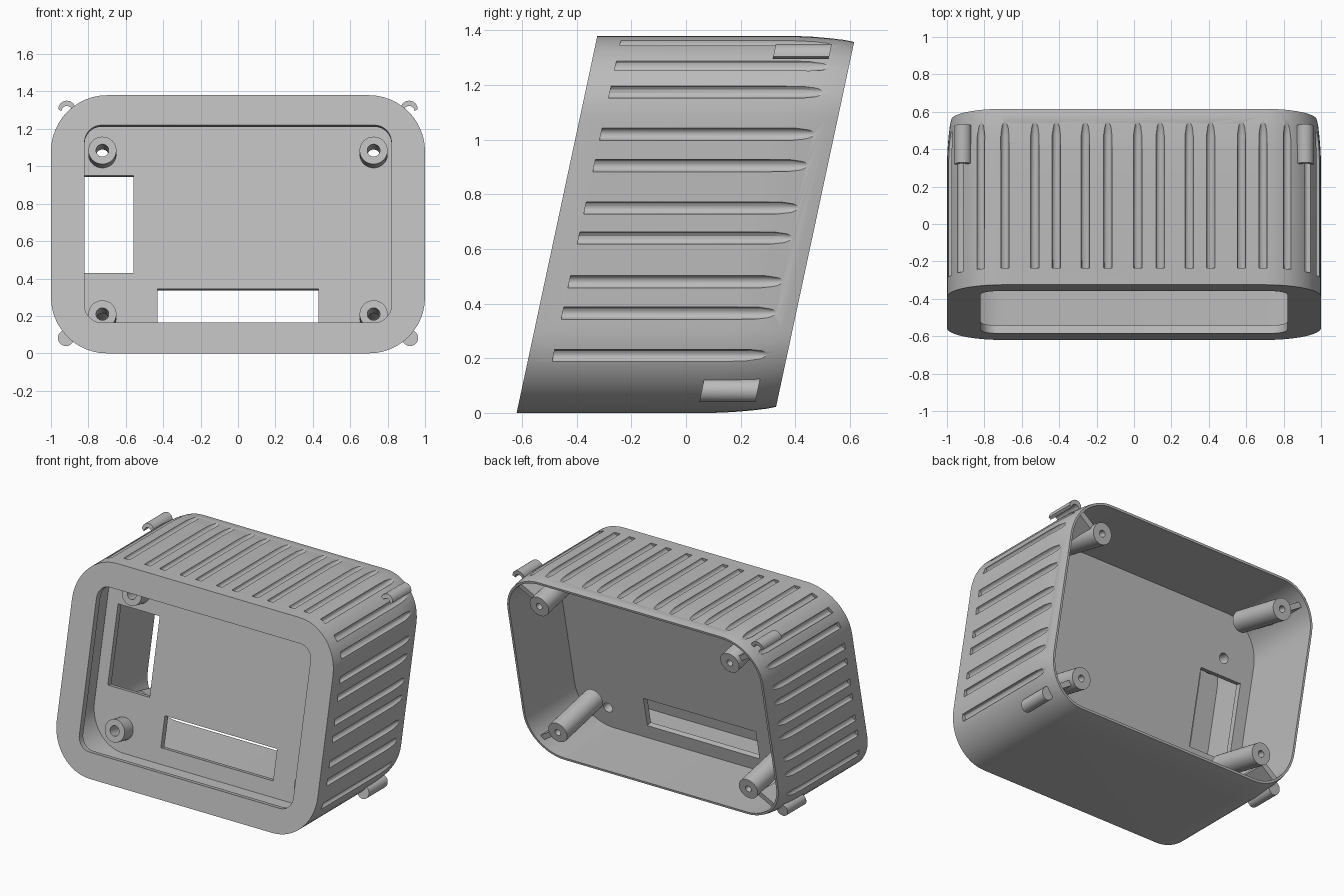
import bpy, bmesh, math
from mathutils import Vector

if "Cube" in bpy.data.objects:
    bpy.data.objects.remove(bpy.data.objects["Cube"])

WIDTH, HEIGHT, RADIUS, DEPTH = 1.0, 1.38, 0.3, 0.945
LEAN = 0.214
AXIS = Vector((0, 1, -LEAN)).normalized()   # runs square to the leaning front

grey = bpy.data.materials.new("Grey plastic")
grey.use_nodes = True
colour = (0.5, 0.5, 0.5, 1)
grey.diffuse_color = colour
grey.node_tree.nodes["Principled BSDF"].inputs["Base Color"].default_value = colour


def slant(x, z, d):
    """Point at depth d behind the leaning front plane."""
    return Vector((x, -0.62 + LEAN * z + d, z))


def rounded(x, low, high, r, d, steps=12):
    ring = []
    for i, (sx, top) in enumerate([(1, 1), (-1, 1), (-1, 0), (1, 0)]):
        cx, cz = sx * (x - r), high - r if top else low + r
        for k in range(steps + 1):
            a = math.pi / 2 * (i + k / steps)
            ring.append(slant(cx + r * math.cos(a), cz + r * math.sin(a), d))
    return ring


def outline(inset, d):
    return rounded(WIDTH - inset, inset, HEIGHT - inset, RADIUS - inset, d)


def circle(centre, r, n=32):
    up = AXIS.cross(Vector((1, 0, 0)))
    return [centre + r * (math.cos(t) * Vector((1, 0, 0)) + math.sin(t) * up)
            for t in (2 * math.pi * i / n for i in range(n))]


def loft(bm, rings, loop=False):
    rows = [[bm.verts.new(p) for p in ring] for ring in rings]
    n = len(rows[0])
    pairs = list(zip(rows, rows[1:]))
    if loop:
        pairs.append((rows[-1], rows[0]))
    else:
        bm.faces.new(rows[0])
        bm.faces.new(rows[-1])
    for a, b in pairs:
        for i in range(n):
            j = (i + 1) % n
            bm.faces.new((a[i], a[j], b[j], b[i]))


def build(name, lofts):
    """Make one object from a list of (rings, loop) lofts."""
    bm = bmesh.new()
    for rings, loop in lofts:
        loft(bm, rings, loop)
    bmesh.ops.recalc_face_normals(bm, faces=bm.faces[:])
    mesh = bpy.data.meshes.new(name)
    bm.to_mesh(mesh)
    bm.free()
    mesh.materials.append(grey)
    obj = bpy.data.objects.new(name, mesh)
    bpy.context.collection.objects.link(obj)
    return obj


def activate(obj):
    bpy.ops.object.select_all(action='DESELECT')
    obj.select_set(True)
    bpy.context.view_layer.objects.active = obj


def cut(obj, lofts):
    cutter = build("cutter", lofts)
    cutter.hide_render = True
    mod = obj.modifiers.new("Cut", 'BOOLEAN')
    mod.operation, mod.solver, mod.object = 'DIFFERENCE', 'EXACT', cutter
    activate(obj)
    bpy.ops.object.modifier_apply(modifier=mod.name)
    bpy.data.objects.remove(cutter)


def smooth(obj):
    activate(obj)
    bpy.ops.object.shade_smooth_by_angle(angle=math.radians(30))


def tube(name, tip, r, bore, length):
    end = tip + AXIS * length
    obj = build(name, [([circle(tip, r), circle(end, r),
                         circle(end, bore), circle(tip, bore)], True)])
    smooth(obj)


def prism(points, d0, d1):
    return [[slant(x, z, d) for x, z in points] for d in (d0, d1)]


# Hollow leaning shell: outside, back rim, inside, front lip and its opening
WALL, LIP = 0.037, 0.045
drop = 0.2 * LIP
shell = build("shell", [([
    outline(0, 0), outline(0, 0.72), outline(0.003, 0.79), outline(0.009, 0.86),
    outline(0.015, 0.91), outline(0.022, DEPTH),
    outline(WALL, DEPTH), outline(WALL, LIP),
    rounded(0.82, 0.165 - drop, 1.22 - drop, 0.09, LIP),
    rounded(0.82, 0.165, 1.22, 0.09, 0)], True)])

# Grip grooves across the top, round the corners and down both sides
spots = [(x, HEIGHT) for x in (-0.69, -0.53, -0.415, -0.26, -0.14, 0.02,
                               0.14, 0.295, 0.41, 0.575, 0.69)]
for side in (-1, 1):
    spots += [(side * 0.82, 1.355), (side * 0.93, 1.272), (side * 0.984, 1.175)]
    spots += [(side * WIDTH, z) for z in (1.02, 0.905, 0.75, 0.64, 0.48, 0.365)]
    spots.append((side * 0.986, 0.21))


def groove(x, z):
    rings = []
    for d, r in ((0.09, 0.023), (0.8, 0.023), (0.85, 0.018), (0.885, 0.006)):
        rings.append([slant(x + r * math.cos(t), z + r * math.sin(t), d)
                      for t in (2 * math.pi * (i + 0.3) / 12 for i in range(12))])
    return rings, False


cut(shell, [groove(x, z) for x, z in spots])
smooth(shell)

# Inner panel with a window, a slot and four screw holes
PANEL = 0.36
panel = build("inner_panel", [([outline(0.03, PANEL), outline(0.03, PANEL + 0.04)], False)])
bosses = [(sx * 0.725, z) for sx in (-1, 1) for z in (0.21, 1.085)]


def opening(x0, x1, z0, z1):
    rings = []
    for d in (PANEL - 0.05, PANEL + 0.1):
        s = -0.2 * (d - PANEL)
        rings.append([slant(x, z + s, d) for x, z in
                      ((x0, z0), (x1, z0), (x1, z1), (x0, z1))])
    return rings, False


holes = [opening(-0.88, -0.56, 0.43, 0.95), opening(-0.43, 0.43, 0.14, 0.345)]
for x, z in bosses:
    tip = slant(x, z, PANEL - 0.1)
    holes.append(([circle(tip, 0.034), circle(tip + AXIS * 0.25, 0.034)], False))
cut(panel, holes)
smooth(panel)

# Short bosses on the front of the panel
for x, z in bosses:
    tube("panel_boss", slant(x, z, PANEL - 0.1), 0.075, 0.034, 0.105)

# Rear posts, their corner webs, and the outside clips
for side in (-1, 1):
    for top in (False, True):
        z = 1.165 if top else 0.215
        end = slant(side * 0.73, z, DEPTH - 0.01)
        tube("rear_post", end - AXIS * 0.4, 0.072, 0.022, 0.4)
        corner = Vector((side * 0.9, 1.27 if top else 0.11))
        start = Vector((side * 0.73, z))
        way = (corner - start).normalized()
        start = start + way * 0.06
        across = Vector((-way.y, way.x)) * 0.018
        web = [start + across, corner + across, corner - across, start - across]
        build("corner_web", [(prism(web, 0.62, 0.9), False)])
        if top:
            arc = [math.pi * i / 12 for i in range(13)]
            shape = [(0.915 + 0.046 * math.cos(a), 1.305 + 0.046 * math.sin(a)) for a in arc]
            shape += [(0.915 + 0.028 * math.cos(a), 1.295 + 0.028 * math.sin(a))
                      for a in reversed(arc)]
        else:
            shape = [(0.92 + 0.043 * math.cos(a), 0.082 + 0.043 * math.sin(a))
                     for a in (math.pi * i / 12 for i in range(24))]
        shape = [(side * x, h) for x, h in shape]
        clip = build("upper_clip" if top else "lower_clip", [(prism(shape, 0.66, 0.865), False)])
        smooth(clip)
